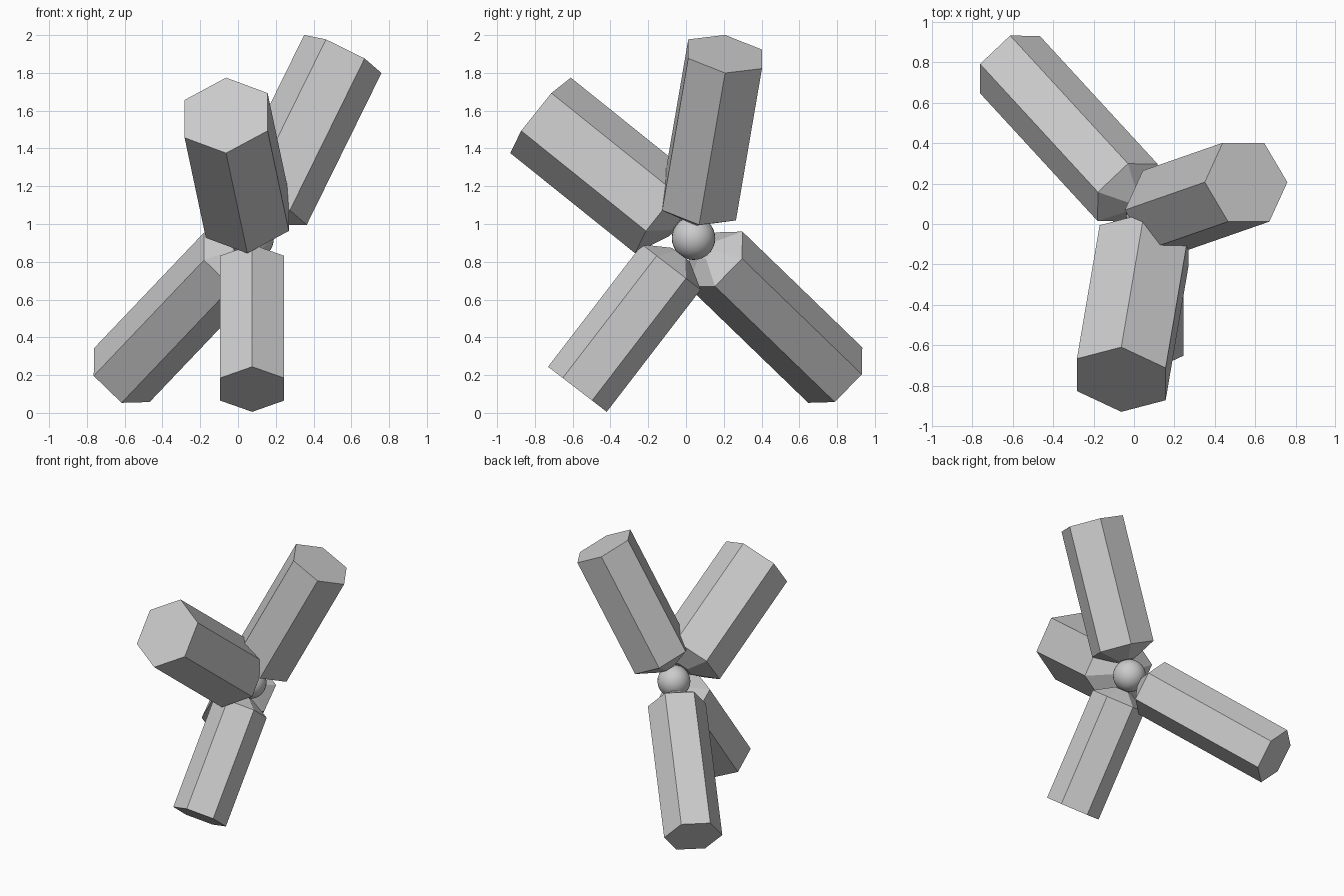
import bpy, bmesh, math
from mathutils import Vector

cube = bpy.data.objects.get("Cube")
if cube:
    bpy.data.objects.remove(cube)

HUB = Vector((0.075, 0.04, 0.925))
HUB_RADIUS = 0.115
SHOULDER = 0.193   # where each prism reaches full width
TIP = 0.11         # where the tapered tip meets the hub

grey = bpy.data.materials.new("light_grey")
grey.use_nodes = True
colour = (0.6, 0.6, 0.6, 1)
grey.diffuse_color = colour
grey.node_tree.nodes["Principled BSDF"].inputs["Base Color"].default_value = colour


def hex_prism(name, end, corner, radius):
    """Hexagonal prism from the hub to an end centre, tapered at the hub."""
    reach = Vector(end) - HUB
    axis = reach.normalized()
    side = Vector(corner)
    side = (side - axis * side.dot(axis)).normalized()
    other = axis.cross(side)
    bm = bmesh.new()
    rings = []
    for dist, r in ((TIP, radius * 0.3), (SHOULDER, radius), (reach.length, radius)):
        centre = HUB + axis * dist
        angles = [math.tau * i / 6 for i in range(6)]
        rings.append([bm.verts.new(centre + r * (side * math.cos(a) + other * math.sin(a)))
                      for a in angles])
    for low, high in zip(rings, rings[1:]):
        for i in range(6):
            j = (i + 1) % 6
            bm.faces.new((low[i], low[j], high[j], high[i]))
    bm.faces.new(rings[0][::-1])
    bm.faces.new(rings[-1])
    bmesh.ops.recalc_face_normals(bm, faces=bm.faces)
    mesh = bpy.data.meshes.new(name)
    bm.to_mesh(mesh)
    bm.free()
    mesh.materials.append(grey)
    bpy.context.collection.objects.link(bpy.data.objects.new(name, mesh))


# Four prisms radiating from the hub
hex_prism("front_upper_prism", (-0.063, -0.77, 1.575), (0, 0.16, 0.2), 0.256)
hex_prism("front_lower_prism", (0.075, -0.575, 0.125), (0, -0.155, 0.12), 0.196)
hex_prism("back_lower_prism", (-0.615, 0.79, 0.2), (0, 1, 1), 0.205)
hex_prism("left_upper_prism", (0.555, 0.207, 1.9), (0.205, 0, -0.1), 0.228)

# Smooth central ball
bpy.ops.mesh.primitive_uv_sphere_add(segments=32, ring_count=16, radius=HUB_RADIUS, location=HUB)
ball = bpy.context.object
ball.name = "central_ball"
ball.data.materials.append(grey)
bpy.ops.object.shade_smooth()
